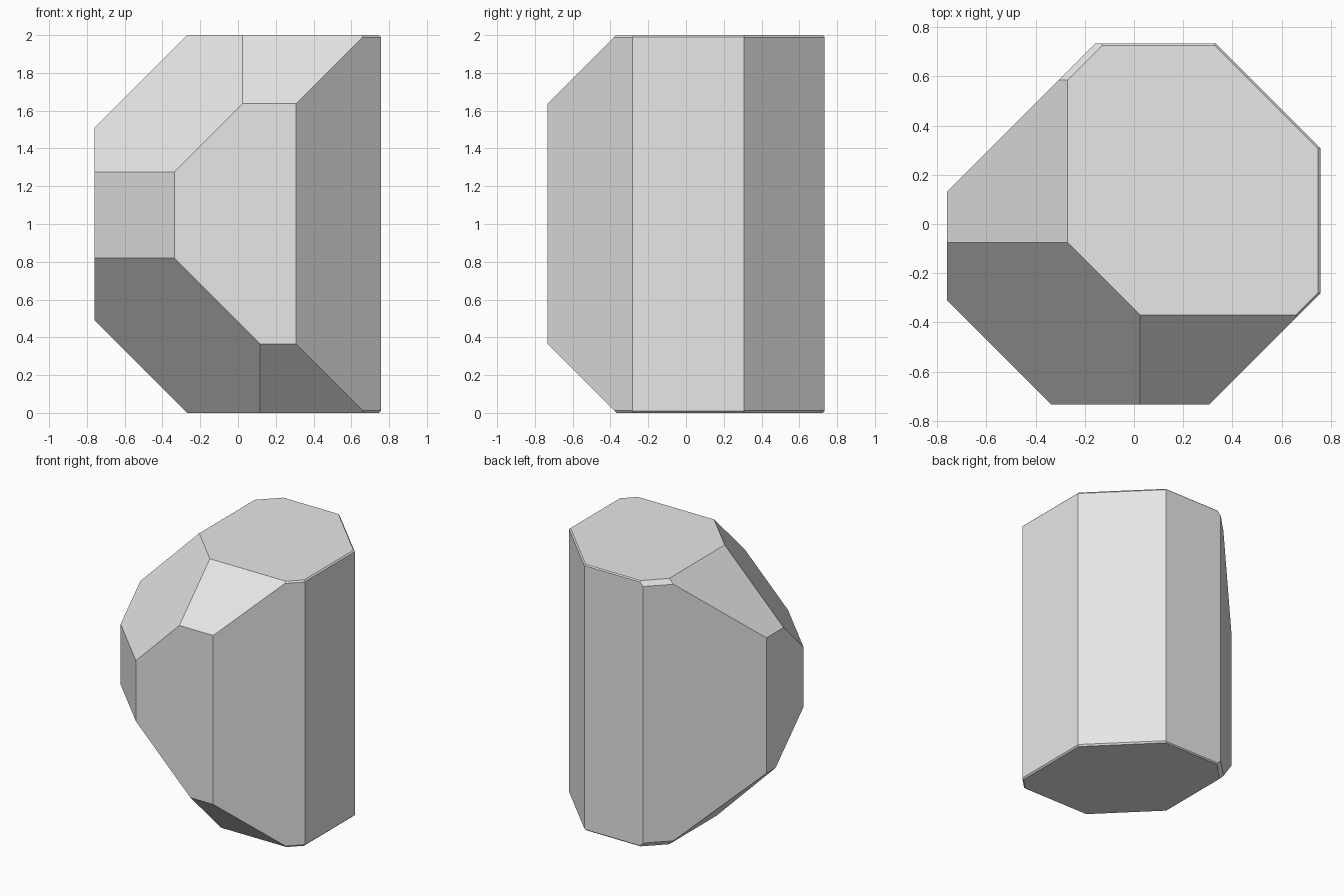
import bpy, bmesh
from mathutils import Vector

cube = bpy.data.objects.get("Cube")
if cube:
    bpy.data.objects.remove(cube, do_unlink=True)

grey = bpy.data.materials.new("light grey")
grey.use_nodes = True
grey.diffuse_color = (0.8, 0.8, 0.8, 1)
grey.node_tree.nodes["Principled BSDF"].inputs["Base Color"].default_value = (0.8, 0.8, 0.8, 1)


def slice_off(bm, normal, offset):
    """Remove everything beyond the plane normal . p = offset and cap the cut."""
    n = Vector(normal)
    cut = bmesh.ops.bisect_plane(
        bm, geom=bm.verts[:] + bm.edges[:] + bm.faces[:], dist=1e-5,
        plane_co=n * (offset / n.length_squared), plane_no=n, clear_outer=True)
    rim = [e for e in cut["geom_cut"] if isinstance(e, bmesh.types.BMEdge)]
    if len(rim) > 2:
        bmesh.ops.edgeloop_fill(bm, edges=rim)


# Each side: outward direction, side distance, distance at the top, at the bottom
sides = [
    ((-1, 0), 0.76, 0.27, 0.27),
    ((-1, -1), 1.07, 0.345, 0.25),
    ((0, -1), 0.733, 0.37, 0.367),
    ((1, -1), 1.04, 1.028, 1.028),
    ((1, 0), 0.757, 0.747, 0.747),
    ((1, 1), 1.065, 1.053, 1.053),
    ((0, 1), 0.733, 0.725, 0.725),
    ((-1, 1), 0.89, 0.855, 0.855),
]

# Solid block from z = 0 to z = 2
bm = bmesh.new()
bmesh.ops.create_cube(bm, size=2)
bmesh.ops.translate(bm, verts=bm.verts, vec=(0, 0, 1))

# Eight upright sides, then their 45-degree cuts at top and bottom
for (x, y), side, top, bottom in sides:
    slice_off(bm, (x, y, 0), side)
for (x, y), side, top, bottom in sides:
    slice_off(bm, (x, y, 1), top + 2)
    slice_off(bm, (x, y, -1), bottom)
bmesh.ops.recalc_face_normals(bm, faces=bm.faces)

mesh = bpy.data.meshes.new("faceted_stone")
bm.to_mesh(mesh)
bm.free()
mesh.materials.append(grey)
stone = bpy.data.objects.new("faceted_stone", mesh)
bpy.context.collection.objects.link(stone)
